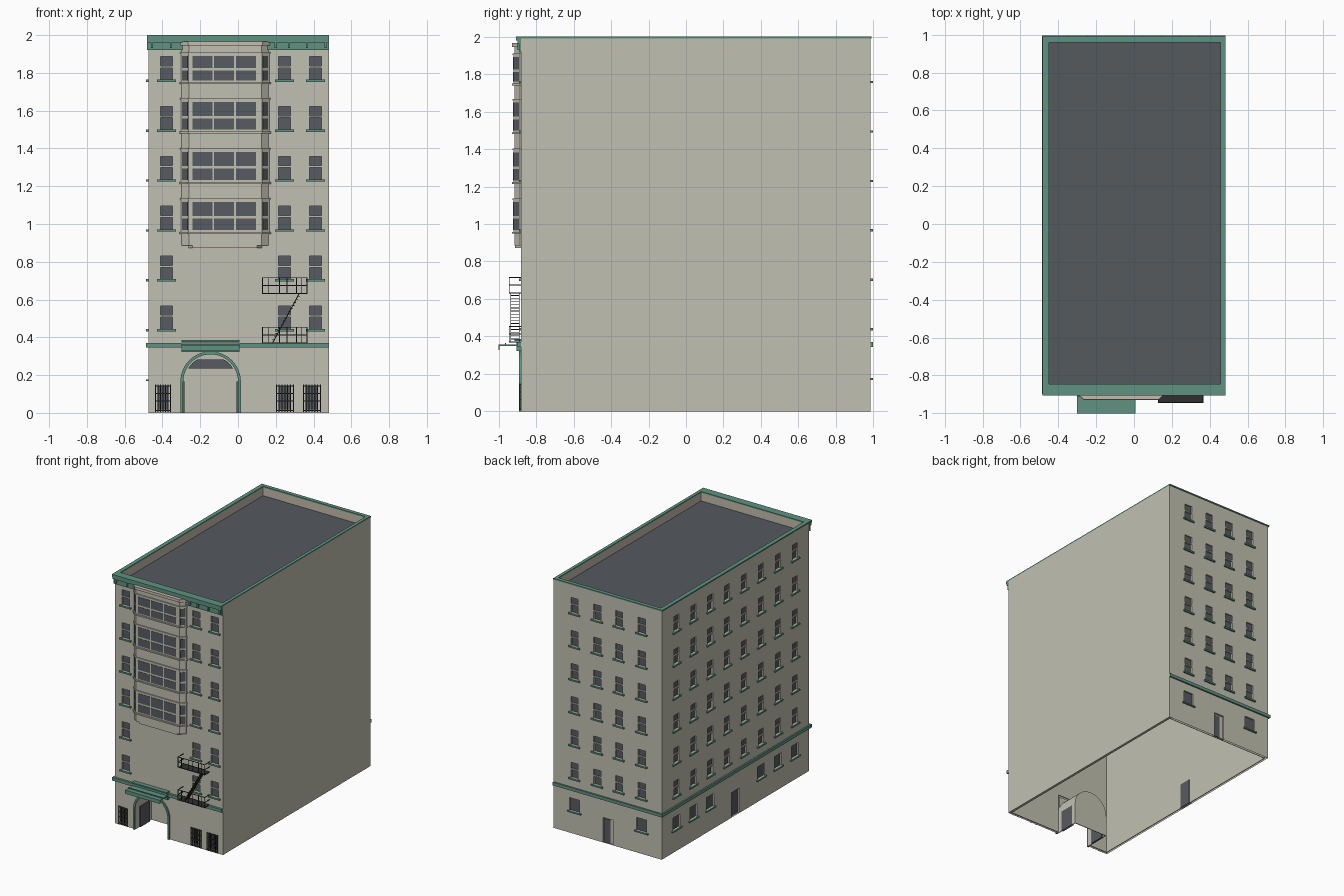
import bpy, bmesh, math

cube = bpy.data.objects.get("Cube")
if cube:
    bpy.data.objects.remove(cube, do_unlink=True)


def material(name, r, g, b):
    m = bpy.data.materials.new(name)
    m.use_nodes = True
    m.diffuse_color = (r, g, b, 1)
    m.node_tree.nodes["Principled BSDF"].inputs["Base Color"].default_value = (r, g, b, 1)
    return m


WALL = material("beige wall", .53, .53, .44)
GLASS = material("dark glass", .095, .105, .12)
GREEN = material("green trim", .115, .29, .22)
TAN = material("tan trim", .56, .51, .42)
IRON = material("black iron", .03, .03, .03)
ROOF = material("grey roof", .09, .1, .11)

X0, X1, Y0, Y1 = -.475, .483, -.88, .985     # outer wall planes
SILLS = [.44 + .264 * i for i in range(6)]


def finish(name, bm, *mats):
    mesh = bpy.data.meshes.new(name)
    bm.to_mesh(mesh)
    bm.free()
    for m in mats:
        mesh.materials.append(m)
    ob = bpy.data.objects.new(name, mesh)
    bpy.context.collection.objects.link(ob)
    return ob


def prism_into(bm, pts, put, a, b):
    """Extrude a 2D outline from a to b; put maps (point, level) to 3D."""
    lo = [bm.verts.new(put(p, a)) for p in pts]
    hi = [bm.verts.new(put(p, b)) for p in pts]
    faces = [bm.faces.new(lo), bm.faces.new(hi)]
    for i in range(len(pts)):
        j = (i + 1) % len(pts)
        faces.append(bm.faces.new((lo[i], lo[j], hi[j], hi[i])))
    bmesh.ops.recalc_face_normals(bm, faces=faces)


def upright(p, z):
    return p[0], p[1], z


def facing(p, y):
    return p[0], y, p[1]


def boxes(name, mat, items):
    bm = bmesh.new()
    for x0, x1, y0, y1, z0, z1 in items:
        prism_into(bm, [(x0, y0), (x1, y0), (x1, y1), (x0, y1)], upright, z0, z1)
    return finish(name, bm, mat)


def prism(name, mat, pts, put, a, b):
    bm = bmesh.new()
    prism_into(bm, pts, put, a, b)
    return finish(name, bm, mat)


def wall(name, u0, u1, top, put, rects, flip):
    """Wall grid; each rect (u0, u1, v0, v1, depth, material) is recessed, or open if depth is 0."""
    us = sorted({u0, u1, *[r[0] for r in rects], *[r[1] for r in rects]})
    vs = sorted({0, top, *[r[2] for r in rects], *[r[3] for r in rects]})
    bm = bmesh.new()

    def quad(pts, index=0):
        bm.faces.new([bm.verts.new(put(*p)) for p in pts]).material_index = index

    for a, b in zip(us, us[1:]):
        for c, d in zip(vs, vs[1:]):
            mu, mv = (a + b) / 2, (c + d) / 2
            hit = [r for r in rects if r[0] < mu < r[1] and r[2] < mv < r[3]]
            ring = [(a, c), (b, c), (b, d), (a, d)]
            if not hit:
                quad([(*p, 0) for p in ring])
                continue
            r = hit[0]
            if r[4] == 0:
                continue
            quad([(*p, r[4]) for p in ring], r[5])
            edge = [c == r[2], b == r[1], d == r[3], a == r[0]]
            for i in range(4):
                if edge[i]:
                    p, q = ring[i], ring[(i + 1) % 4]
                    quad([(*p, 0), (*q, 0), (*q, r[4]), (*p, r[4])])
    bmesh.ops.remove_doubles(bm, verts=bm.verts, dist=1e-5)
    if flip:
        bmesh.ops.reverse_faces(bm, faces=bm.faces)
    return finish(name, bm, WALL, GLASS)


def sashes(cols):
    out = []
    for u in cols:
        for s in SILLS:
            out.append((u - .032, u + .032, s + .004, s + .067, .014, 1))
            out.append((u - .032, u + .032, s + .077, s + .126, .009, 1))
    return out


def basement(cols):
    return [(u - .045, u + .045, .178, .28, .012, 1) for u in cols]


# Walls with recessed windows and doors
FRONT = [-.378, .246, .41]
SIDE = [.80 - .2143 * i for i in range(8)]
BACK = [-.297, -.096, .096, .297]
GRILLES = [(-.397, .04), (.248, .045), (.391, .045)]
SIDE_LOW, BACK_LOW = SIDE[:3] + SIDE[5:], [BACK[0], BACK[3]]
CX, R, SPRING = -.145, .145, .165             # entrance arch
front_rects = sashes(FRONT) + [(CX - R, CX + R, 0, SPRING + R, 0, 0)]
front_rects += [(c - w + .012, c + w - .012, .02, .14, .01, 1) for c, w in GRILLES]
wall("front_wall", X0, X1, 1.99, lambda u, v, d: (u, Y0 + d, v), front_rects, False)
wall("left_wall", Y0, Y1, 1.99, lambda u, v, d: (X0 + d, u, v),
     sashes(SIDE) + basement(SIDE_LOW) + [(0, .1, 0, .2, .015, 1)], True)
wall("back_wall", X0, X1, 1.99, lambda u, v, d: (u, Y1 - d, v),
     sashes(BACK) + basement(BACK_LOW) + [(-.045, .045, 0, .2, .015, 0)], True)
boxes("right_wall", WALL, [(X1 - .02, X1, Y0, Y1, 0, 1.99)])
boxes("wall_lining", WALL, [
    (X0 + .016, X0 + .02, Y0 + .02, Y1 - .02, 0, 1.9),
    (X0 + .02, X1 - .02, Y1 - .02, Y1 - .016, 0, 1.9),
    (X0 + .02, CX - R - .01, Y0 + .016, Y0 + .02, 0, 1.9),
    (CX + R + .01, X1 - .02, Y0 + .016, Y0 + .02, 0, 1.9),
    (CX - R - .01, CX + R + .01, Y0 + .016, Y0 + .02, SPRING + R + .01, 1.9)])
boxes("side_doors", GLASS, [(-.012, .044, Y1 - .014, Y1 - .01, 0, .19),
                            (X0 + .02, X0 + .024, 0, .1, 0, .2)])

# Green sills
sill = []
for s in SILLS:
    sill += [(u - .05, u + .05, Y0 - .012, Y0, s - .008, s + .004) for u in FRONT]
    sill += [(X0 - .012, X0, u - .05, u + .05, s - .008, s + .004) for u in SIDE]
    sill += [(u - .05, u + .05, Y1, Y1 + .012, s - .008, s + .004) for u in BACK]
sill += [(X0 - .012, X0, u - .06, u + .06, .168, .178) for u in SIDE_LOW]
sill += [(u - .06, u + .06, Y1, Y1 + .012, .168, .178) for u in BACK_LOW]
boxes("window_sills", GREEN, sill)

# Entrance arch: wall spandrels, recess, trim and glass
arc = [(math.cos(math.pi * i / 24), math.sin(math.pi * i / 24)) for i in range(25)]


def arch_points(r):
    return [(CX + r * c, SPRING + r * s) for c, s in arc]


for side, part in (("left", arch_points(R)[:13]), ("right", arch_points(R)[12:])):
    corner = (CX + (R if side == "left" else -R), SPRING + R)
    prism("arch_spandrel_" + side, WALL, part + [corner], facing, Y0, Y0 + .016)


def jambs(r):
    return [(CX + r, 0)] + arch_points(r) + [(CX - r, 0)]


prism("arch_trim", GREEN, jambs(R + .015) + jambs(R)[::-1], facing, Y0 - .012, Y0 + .004)
prism("entrance_recess", WALL, jambs(R + .006) + jambs(R)[::-1], facing, Y0 + .004, Y0 + .2)
prism("entrance_back", WALL, jambs(R + .006), facing, Y0 + .2, Y0 + .206)
fan = [(x, min(z, .283)) for x, z in arch_points(.138) if z > .225]
prism("entrance_transom", GLASS, fan, facing, Y0 + .192, Y0 + .2)
boxes("entrance_doors", GLASS, [(x - .008, x + .008, Y0 + .05, Y0 + .17, 0, .165)
                                for x in (CX - R, CX + R)])

# Belt course and canopy
boxes("belt_course", GREEN, [
    (X0 - .012, X1, Y0 - .018, Y0, .345, .37), (X0 - .012, X0, Y0, Y1, .345, .37),
    (X0 - .012, X1, Y1, Y1 + .012, .345, .37)])
boxes("entrance_canopy", GREEN, [
    (-.30, .008, Y0 - .025, Y0, .322, .372), (-.30, .008, Y0 - .035, Y0, .376, .386),
    (-.30, .008, -1, Y0, .35, .357), (-.30, .008, -1, -.994, .328, .35),
    (-.30, .008, -.965, -.96, .357, .364)])

# Ground floor window grilles
bars = []
for c, w in GRILLES:
    for i in range(7):
        x = c - w + 2 * w * i / 6
        bars.append((x - .003, x + .003, Y0 - .008, Y0 - .003, .004, .15))
    bars += [(c - w, c + w, Y0 - .008, Y0, z, z + .006) for z in (.01, .06, .1, .14)]
boxes("window_grilles", IRON, bars)


# Bay window
def bay(o):
    return [(-.302 - o, Y0), (-.302 - o, Y0 - .006), (-.262 - o * .4, -.92 - o),
            (.126 + o * .4, -.92 - o), (.166 + o, Y0 - .006), (.166 + o, Y0)]


BAY = [(.968, 1.117), (1.233, 1.382), (1.499, 1.647), (1.76, 1.89)]
prism("bay_core", WALL, bay(-.004), upright, .885, 1.955)
prism("bay_base", TAN, [(-.262, Y0), (-.24, -.912), (.1, -.912), (.126, Y0)], upright, .872, .885)
prism("bay_cap", TAN, bay(.008), upright, 1.945, 1.967)
panes = bmesh.new()
for n, (z0, z1) in enumerate(BAY, 1):
    prism(f"bay_storey_{n}", WALL, bay(0), upright, z0 - .012, z1 + .012)
    prism(f"bay_ledge_{n}", TAN, bay(.009), upright, z0 - .02, z0 - .01)
    prism(f"bay_moulding_{n}", TAN, bay(.005), upright, z1 + .012, z1 + .02)
    mid = z0 + (z1 - z0) * .45
    for a, b in ((z0, mid - .007), (mid + .007, z1)):
        for x in (-.241, -.126, -.011):
            prism_into(panes, [(x, -.922), (x + .106, -.922), (x + .106, -.918), (x, -.918)],
                       upright, a, b)
        # Angled side panes, mirrored about the bay centre
        for m in (-1, 1):
            outline = [(.2, -.919), (.23, -.889), (.227, -.886), (.197, -.916)]
            prism_into(panes, [(-.068 + m * x, y) for x, y in outline], upright, a, b)
finish("bay_glass", panes, GLASS)

# Fire escape: two railed platforms and a stair
iron = []
T = .002
YF = -.943
for z in (.368, .63):
    iron.append((.13, .365, YF, Y0, z, z + .005))
    for h in (.045, .085):
        iron.append((.13, .365, YF - T, YF + T, z + h - T, z + h + T))
        iron += [(x - T, x + T, YF, Y0, z + h - T, z + h + T) for x in (.13, .365)]
    for x in (.13, .16, .22, .26, .31, .335, .365):
        iron.append((x - T, x + T, YF - T, YF + T, z, z + .087))
for i in range(15):
    x, z = .18 + .0095 * i, .385 + .0165 * i
    iron.append((x, x + .014, -.935, -.89, z, z + .004))
boxes("fire_escape", IRON, iron)
for y in (-.935, -.89):
    prism("stair_stringer", IRON, [(.18, .37), (.186, .37), (.326, .63), (.32, .63)],
          facing, y - T, y + T)

# Cornice with brackets
boxes("cornice", GREEN, [
    (X0 - .006, X1, Y0 - .01, Y0, 1.92, 1.962), (X0 - .006, X1, Y0 - .02, Y0, 1.962, 1.98),
    (X0 - .008, X1, Y0 - .027, Y0, 1.98, 1.99)])
boxes("cornice_brackets", GREEN, [(x - .006, x + .006, Y0 - .022, Y0, 1.932, 1.962)
                                  for x in (-.455, -.355, .2, .27, .365, .465)])

# Roof, parapet and coping
XI, XJ, YI, YJ = -.45, .457, -.845, .96
E = .003
boxes("roof", ROOF, [(X0 + .01, X1 - .01, Y0 + .01, Y1 - .01, 1.915, 1.925)])


def frame(x0, x1, y0, y1, z0, z1):
    return [(x0, x1, y0, YI, z0, z1), (x0, x1, YJ, y1, z0, z1),
            (x0, XI, YI, YJ, z0, z1), (XJ, x1, YI, YJ, z0, z1)]


boxes("parapet", TAN, frame(X0 + .017, X1 - E, Y0 + .017, Y1 - .017, 1.9, 1.99))
boxes("parapet_coping", GREEN, frame(X0 - .008, X1, Y0 - .027, Y1 + .006, 1.99, 2))
